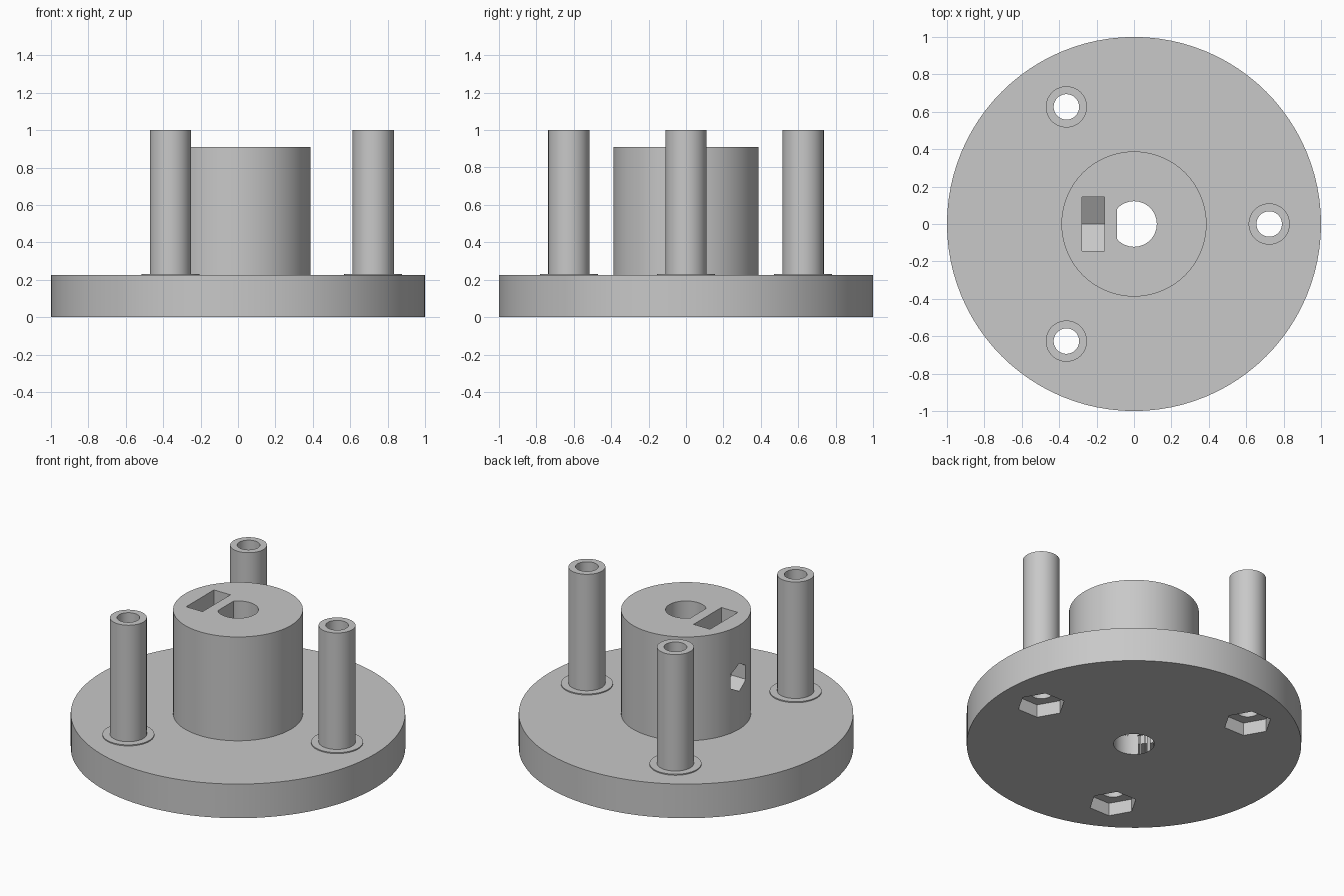
import bpy, bmesh, math
from mathutils import Matrix, Vector

if "Cube" in bpy.data.objects:
    bpy.data.objects.remove(bpy.data.objects["Cube"], do_unlink=True)

PLATE_TOP, HUB_TOP, NUT_Z = 0.225, 0.91, 0.567
POST_CENTRES = [Matrix.Rotation(math.radians(a), 3, 'Z') @ Vector((0.723, 0, 0))
                for a in (0, 120, 240)]
SEGMENTS = 96

grey = bpy.data.materials.new("plain grey")
grey.use_nodes = True
grey.diffuse_color = (0.58, 0.58, 0.58, 1)
grey.node_tree.nodes["Principled BSDF"].inputs["Base Color"].default_value = grey.diffuse_color


def make_object(name, bm):
    bmesh.ops.remove_doubles(bm, verts=bm.verts, dist=1e-5)
    bmesh.ops.recalc_face_normals(bm, faces=bm.faces)
    mesh = bpy.data.meshes.new(name)
    bm.to_mesh(mesh)
    bm.free()
    mesh.materials.append(grey)
    obj = bpy.data.objects.new(name, mesh)
    bpy.context.collection.objects.link(obj)
    return obj


def lathe(name, profile, location=(0, 0, 0)):
    """Spin a radius/height profile around the vertical axis."""
    bm = bmesh.new()
    verts = [bm.verts.new((r, 0, z)) for r, z in profile]
    edges = [bm.edges.new(pair) for pair in zip(verts, verts[1:])]
    bmesh.ops.spin(bm, geom=verts + edges, cent=(0, 0, 0), axis=(0, 0, 1),
                   angle=math.tau, steps=SEGMENTS)
    obj = make_object(name, bm)
    obj.location = location
    return obj


def ring(radius, sides, start=0):
    return [(radius * math.cos(start + math.tau * i / sides),
             radius * math.sin(start + math.tau * i / sides)) for i in range(sides)]


def prism(name, outline, low, high, place=Matrix()):
    """Extrude a flat outline from low to high, then place it."""
    bm = bmesh.new()
    face = bm.faces.new([bm.verts.new((u, v, low)) for u, v in outline])
    top = bmesh.ops.extrude_face_region(bm, geom=[face])["geom"]
    bmesh.ops.translate(bm, vec=(0, 0, high - low),
                        verts=[g for g in top if isinstance(g, bmesh.types.BMVert)])
    bmesh.ops.transform(bm, matrix=place, verts=bm.verts)
    obj = make_object(name, bm)
    obj.hide_render = True
    return obj


def activate(obj):
    bpy.ops.object.select_all(action='DESELECT')
    obj.select_set(True)
    bpy.context.view_layer.objects.active = obj


def cut(target, cutter):
    mod = target.modifiers.new("cut", 'BOOLEAN')
    mod.operation, mod.solver, mod.object = 'DIFFERENCE', 'EXACT', cutter
    activate(target)
    bpy.ops.object.modifier_apply(modifier=mod.name)
    bpy.data.objects.remove(cutter, do_unlink=True)


# Round plate with the central hub
base = lathe("base_plate_and_hub", [(0, 0), (1, 0), (1, PLATE_TOP), (0.388, PLATE_TOP),
                                    (0.388, HUB_TOP), (0, HUB_TOP)])

# Shaft bore: round at the bottom, flat on one side higher up
cut(base, prism("round_bore", ring(0.122, SEGMENTS), -0.1, 0.125))
d_shape = [(max(x, -0.09), y) for x, y in ring(0.1218, SEGMENTS)]
flat = [p for p in d_shape if p[0] == -0.09]
d_shape = [p for p in d_shape if p not in flat[1:-1]]
cut(base, prism("flat_sided_bore", d_shape, 0.06, 1.1))

# Nut slot, open at the top with a pointed floor, and the sideways screw hole
# (local x, y, z of these prisms become world y, z, x)
sideways = Matrix(((0, 0, 1, 0), (1, 0, 0, 0), (0, 1, 0, NUT_Z), (0, 0, 0, 1)))
half = 0.145
nut_drop = half / math.cos(math.pi / 6)
slot = [(0, -nut_drop), (half, -nut_drop / 2), (half, 0.5),
        (-half, 0.5), (-half, -nut_drop / 2)]
cut(base, prism("nut_slot", slot, -0.277, -0.157, sideways))
cut(base, prism("screw_hole", ring(0.092, 6, math.pi / 6), -0.5, -0.04, sideways))

# Screw holes and hexagonal nut pockets below the posts
for centre in POST_CENTRES:
    move = Matrix.Translation(centre)
    cut(base, prism("post_hole", ring(0.068, SEGMENTS), -0.1, 0.4, move))
    cut(base, prism("nut_pocket", ring(0.145, 6), -0.1, 0.085, move))

# Hollow posts with thin collars
posts = [lathe(f"hollow_post_{i}", [(0.155, PLATE_TOP), (0.155, 0.232), (0.11, 0.232),
                                    (0.11, 1), (0.068, 1), (0.068, PLATE_TOP)], centre)
         for i, centre in enumerate(POST_CENTRES, 1)]

for obj in [base] + posts:
    activate(obj)
    bpy.ops.object.shade_smooth_by_angle(angle=math.radians(25))
